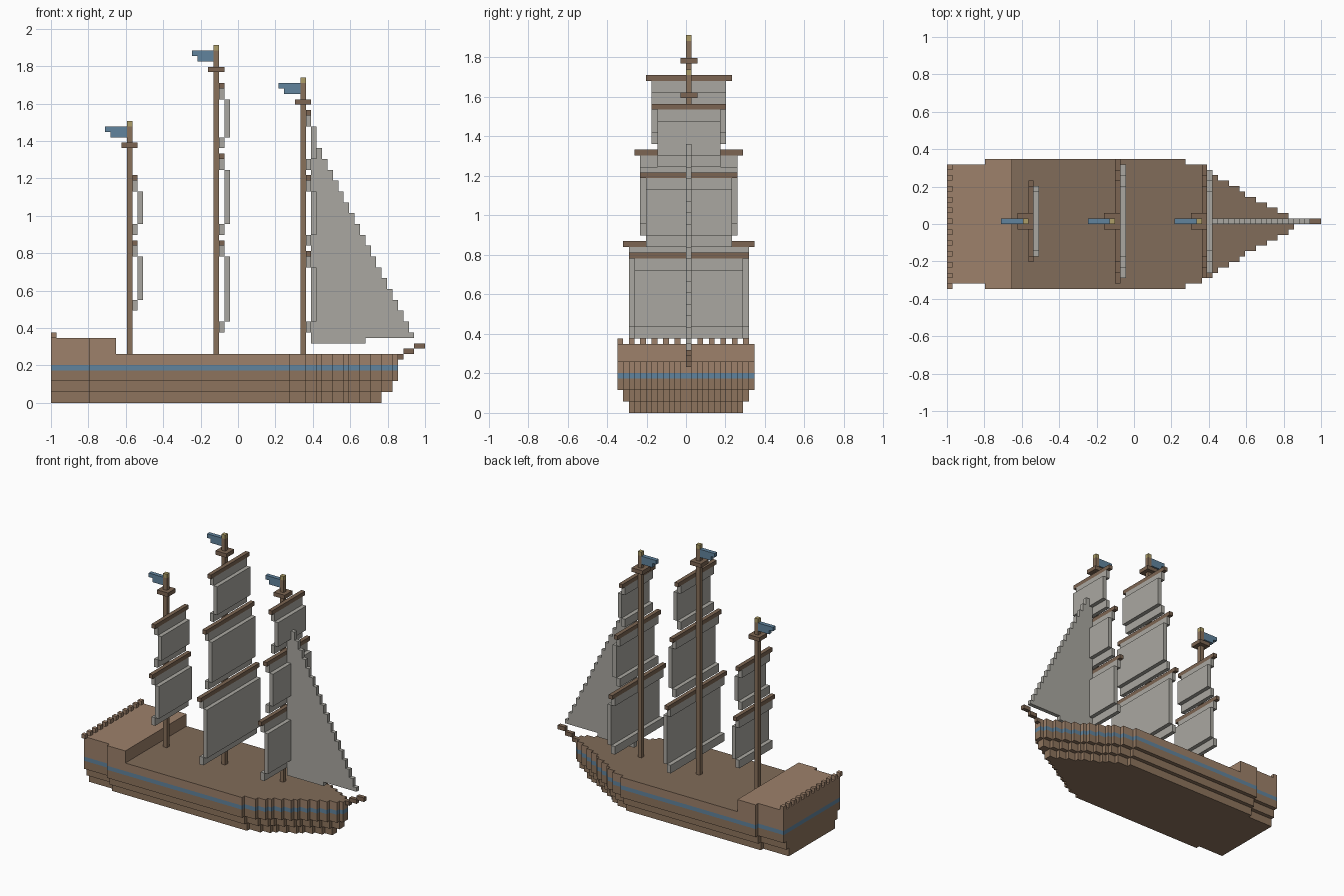
import bpy, bmesh
from mathutils import Vector

if "Cube" in bpy.data.objects:
    bpy.data.objects.remove(bpy.data.objects["Cube"])

U = 2 / 69                      # one block; the ship is 69 x 24 x 66 blocks


def P(x, y, z):
    return Vector((x * U - 1, (y - 12) * U, z * U))


def material(name, rgb):
    m = bpy.data.materials.new(name)
    m.diffuse_color = (*rgb, 1)
    m.use_nodes = True
    m.node_tree.nodes["Principled BSDF"].inputs["Base Color"].default_value = m.diffuse_color
    return m


HULL = material("hull_wood", (0.27, 0.175, 0.11))
RAIL = material("light_wood", (0.34, 0.22, 0.145))
DECK = material("deck_wood", (0.22, 0.15, 0.10))
SPAR = material("spar_wood", (0.20, 0.13, 0.085))
MAST = material("mast_wood", (0.25, 0.165, 0.105))
BLUE = material("blue_paint", (0.12, 0.23, 0.34))
GOLD = material("gold", (0.42, 0.34, 0.14))
SAIL = material("sail_cloth", (0.40, 0.39, 0.355))


def finish(name, bm, *mats):
    me = bpy.data.meshes.new(name)
    bm.to_mesh(me)
    bm.free()
    for m in mats:
        me.materials.append(m)
    ob = bpy.data.objects.new(name, me)
    bpy.context.collection.objects.link(ob)
    return ob


def blocks(name, mat, boxes):
    """One object from boxes given as (x0, x1, y0, y1, z0, z1) in blocks."""
    bm = bmesh.new()
    for x0, x1, y0, y1, z0, z1 in boxes:
        a, b = P(x0, y0, z0), P(x1, y1, z1)
        vs = bmesh.ops.create_cube(bm, size=1)["verts"]
        bmesh.ops.scale(bm, verts=vs, vec=b - a)
        bmesh.ops.translate(bm, verts=vs, vec=(a + b) / 2)
    return finish(name, bm, mat)


def stepped_prism(name, steps, inset, z0, z1, mat, bottom=False, top=None):
    """Mirrored stepped plan, extruded up; caps are optional."""
    side, x = [], 0
    for end, half in steps:
        if half - inset > 0:
            side += [(x, half - inset), (end, half - inset)]
            x = end
    plan = [(x, 12 - h) for x, h in side] + [(x, 12 + h) for x, h in reversed(side)]
    bm = bmesh.new()
    lo = [bm.verts.new(P(x, y, z0)) for x, y in plan]
    hi = [bm.verts.new(P(x, y, z1)) for x, y in plan]
    for i in range(len(plan)):
        j = (i + 1) % len(plan)
        bm.faces.new((lo[i], lo[j], hi[j], hi[i]))
    if bottom:
        bm.faces.new(lo[::-1])
    if top:
        bm.faces.new(hi).material_index = 1
    return finish(name, bm, mat, top or mat)


# Hull: plan half-widths as (end x, half width), stacked in layers
plan = [(7, 11), (44, 12), (47, 11), (49, 10), (50, 9), (52, 8), (54, 7),
        (55, 6), (57, 5), (59, 4), (61, 3), (63, 2), (64, 1)]
stepped_prism("keel_layer", plan, 2, 0, 2, HULL, bottom=True)
stepped_prism("bilge_layer", plan, 1, 2, 4, HULL, bottom=True)
stepped_prism("hull_side", plan, 0, 4, 6, HULL, bottom=True)
stepped_prism("blue_stripe", plan, 0, 6, 7, BLUE)
stepped_prism("upper_hull_and_deck", plan, 0, 7, 9, RAIL, top=DECK)

# Raised stern deck and its row of rail posts
stepped_prism("stern_deck", [(7, 11), (12, 12)], 0, 9, 12, RAIL, top=RAIL)
blocks("stern_rail_posts", RAIL, [(0, 1, y, y + 1, 12, 13) for y in range(0, 23, 2)])

# Bowsprit
blocks("bowsprit", SPAR, [(63, 65, 12, 13, 8, 9), (65, 67, 12, 13, 9, 10),
                          (67, 69, 12, 13, 10, 11)])


def build_mast(name, x, top, sails):
    blocks(name + "_mast", MAST, [(x, x + 1, 12, 13, 9, top - 1)])
    blocks(name + "_finial", GOLD, [(x, x + 1, 12, 13, top - 1, top)])
    blocks(name + "_crosstree", SPAR, [(x - 1, x + 2, 11, 14, top - 5, top - 4)])
    blocks(name + "_flag", BLUE, [(x - 4, x, 12, 13, top - 2, top - 1),
                                  (x - 3, x, 12, 13, top - 3, top - 2)])
    # Each sail: bottom z, yard z, yard half-span; the belly sits one block forward
    for i, (z0, z1, r) in enumerate(sails, 1):
        a, b = 12.5 - r, 12.5 + r
        blocks(f"{name}_yard_{i}", SPAR, [(x + 1, x + 2, a, b, z1, z1 + 1)])
        blocks(f"{name}_sail_{i}", SAIL,
               [(x + 1, x + 2, a + 1, b - 1, z0, z0 + 2),
                (x + 2, x + 3, a + 1, b - 1, z0 + 2, z1 - 2),
                (x + 1, x + 2, a + 1, b - 1, z1 - 2, z1)])


build_mast("mizzen", 14, 52, [(17, 29, 7.5), (31, 41, 6.5)])
build_mast("main", 30, 66, [(13, 29, 11.5), (31, 45, 9.5), (47, 58, 7.5)])
build_mast("fore", 46, 60, [(13, 27, 10.5), (29, 41, 8.5), (43, 53, 6.5)])

# Jib: stepped triangle outline extruded one block thick
outline = [(67, 12), (58, 12), (58, 11), (48, 11), (48, 47), (49, 47)]
for x in range(49, 67):
    outline += [(x, 47 - 2 * (x - 49)), (x + 1, 47 - 2 * (x - 49))]
outline = list(dict.fromkeys(outline))
bm = bmesh.new()
face = bm.faces.new([bm.verts.new(P(x, 12, z)) for x, z in outline])
new = bmesh.ops.extrude_face_region(bm, geom=[face])["geom"]
bmesh.ops.translate(bm, verts=[v for v in new if isinstance(v, bmesh.types.BMVert)],
                    vec=(0, U, 0))
bmesh.ops.recalc_face_normals(bm, faces=bm.faces)
finish("jib_sail", bm, SAIL)
